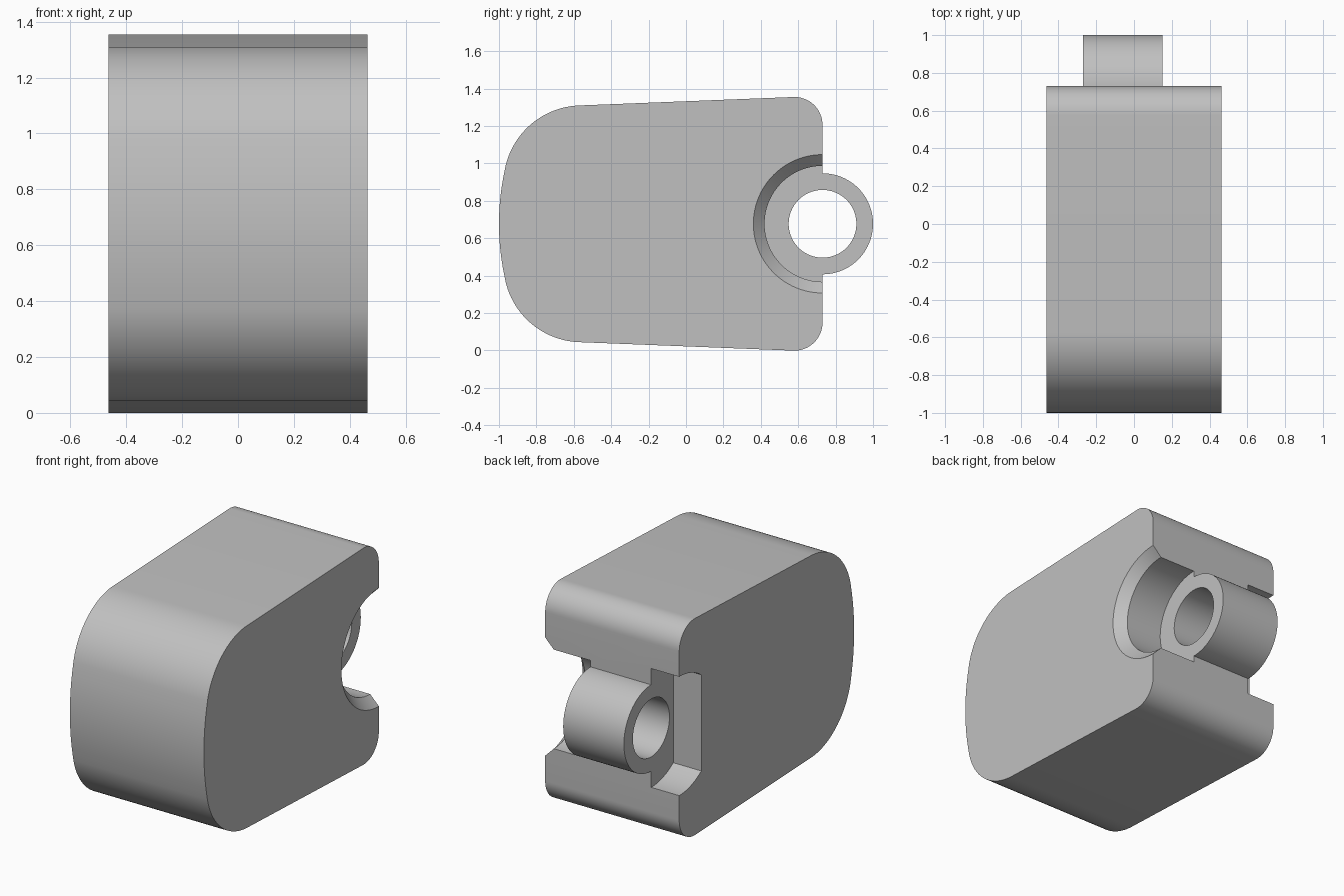
import bpy, bmesh
from math import cos, sin, radians

cube = bpy.data.objects.get("Cube")
if cube:
    bpy.data.objects.remove(cube, do_unlink=True)

HALF_W = 0.464          # half width of the block
MID_Z = 0.677           # height of the bore axis
AXIS_Y = 0.73           # bore axis lies in the back face
LUG = (-0.27, 0.15)     # ends of the lug along x

grey = bpy.data.materials.new("plain_grey")
grey.use_nodes = True
grey.diffuse_color = (0.53, 0.53, 0.53, 1)
grey.node_tree.nodes["Principled BSDF"].inputs["Base Color"].default_value = (0.53, 0.53, 0.53, 1)


def arc(cy, cz, r, a0, a1, n):
    """Points (y, z) along an arc, angles in degrees."""
    angles = [radians(a0 + (a1 - a0) * i / n) for i in range(n + 1)]
    return [(cy + r * cos(a), cz + r * sin(a)) for a in angles]


def circle(r, n=96):
    return arc(AXIS_Y, MID_Z, r, 0, 360, n)[:-1]


def loft(name, sections):
    """Solid through (x, profile) sections with equal point counts."""
    bm = bmesh.new()
    rings = [[bm.verts.new((x, y, z)) for y, z in prof] for x, prof in sections]
    bm.faces.new(rings[0])
    bm.faces.new(rings[-1])
    for a, b in zip(rings, rings[1:]):
        for i in range(len(a)):
            j = (i + 1) % len(a)
            bm.faces.new((a[i], a[j], b[j], b[i]))
    bmesh.ops.recalc_face_normals(bm, faces=bm.faces)
    mesh = bpy.data.meshes.new(name)
    bm.to_mesh(mesh)
    bm.free()
    mesh.materials.append(grey)
    obj = bpy.data.objects.new(name, mesh)
    bpy.context.collection.objects.link(obj)
    return obj


def combine(target, tool, operation):
    """Apply a boolean and drop the tool object."""
    tool.hide_render = True
    mod = target.modifiers.new(tool.name, 'BOOLEAN')
    mod.operation = operation
    mod.solver = 'EXACT'
    mod.object = tool
    bpy.context.view_layer.objects.active = target
    bpy.ops.object.modifier_apply(modifier=mod.name)
    bpy.data.objects.remove(tool, do_unlink=True)


# Block: rounded side profile, upper half mirrored to the lower half
upper = arc(0.58, 1.205, 0.15, 0, 92.2, 16)
upper += arc(-0.556, 0.89, 0.42, 92.2, 167, 24)
upper += arc(0.346, MID_Z, 1.346, 166.9, 180, 8)[1:]
lower = [(y, 2 * MID_Z - z) for y, z in reversed(upper[:-1])]
side = upper + lower
block = loft("block", [(-HALF_W, side), (HALF_W, side)])

# Lug barrel, left long so the pockets trim its ends flush
barrel = circle(0.27)
combine(block, loft("lug", [(-0.36, barrel), (0.25, barrel)]), 'UNION')

# Round pocket with chamfered mouth on the +x side
pocket = loft("round_pocket", [(LUG[1], circle(0.31)),
                               (HALF_W - 0.06, circle(0.31)),
                               (HALF_W + 0.06, circle(0.43))])
combine(block, pocket, 'DIFFERENCE')

# Flat-fronted pocket on the -x side
flat = arc(AXIS_Y, MID_Z, 0.372, -126, 126, 72)
combine(block, loft("flat_pocket", [(-0.6, flat), (LUG[0], flat)]), 'DIFFERENCE')

# Bore through the lug
bore = circle(0.181)
combine(block, loft("bore", [(-0.7, bore), (0.7, bore)]), 'DIFFERENCE')

bpy.ops.object.select_all(action='DESELECT')
block.select_set(True)
bpy.context.view_layer.objects.active = block
bpy.ops.object.shade_smooth_by_angle(angle=radians(20))
